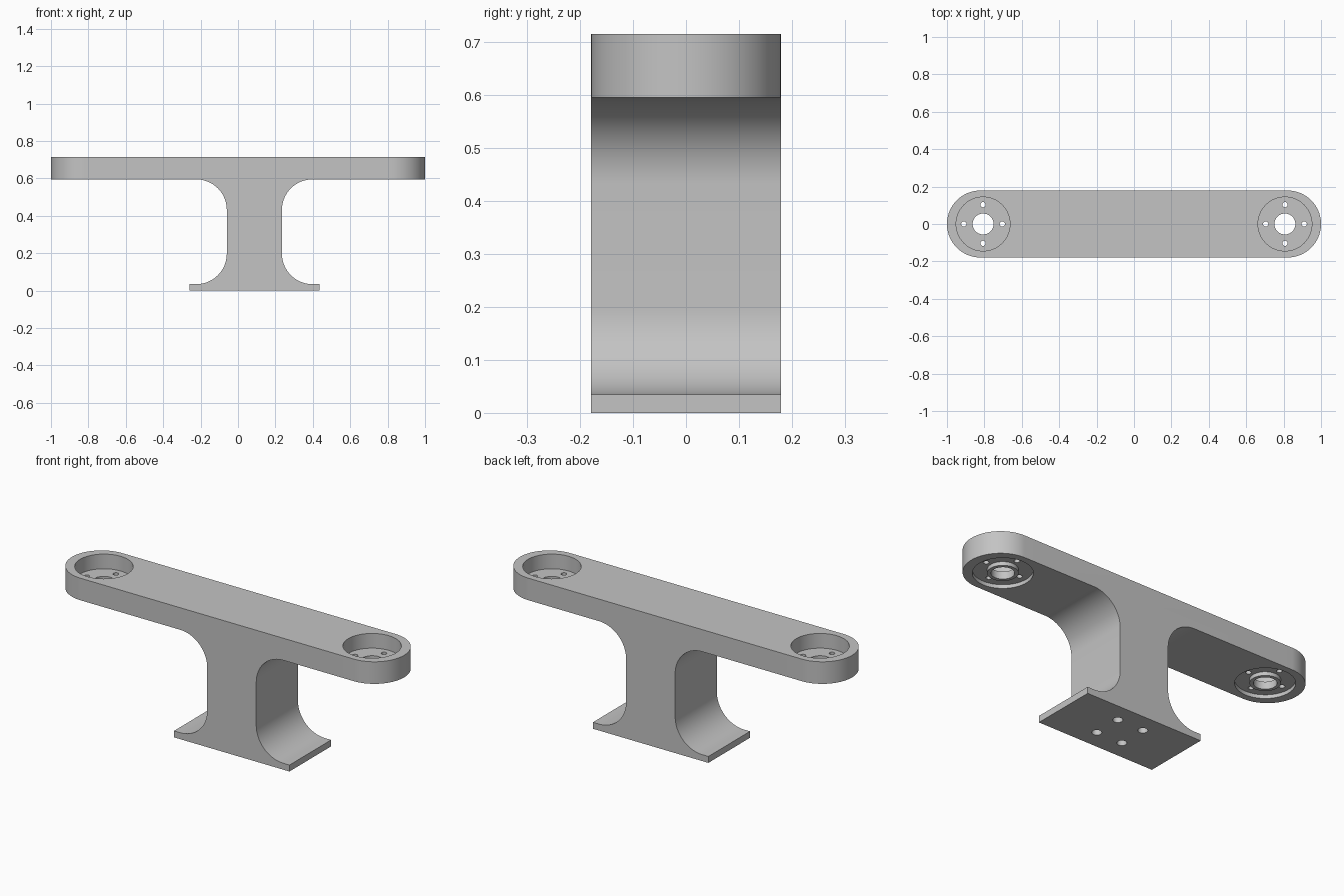
import bpy, bmesh, math

if "Cube" in bpy.data.objects:
    bpy.data.objects.remove(bpy.data.objects["Cube"], do_unlink=True)

HALF_W, TOP, BEAM_Z, BASE_Z = 0.179, 0.715, 0.595, 0.035
POST_L, POST_R, FILLET = -0.06, 0.235, 0.163
BASE_L, BASE_R = -0.26, 0.435
POCKET_X, FLOOR_Z = 0.807, 0.635

grey = bpy.data.materials.new("plain grey")
grey.use_nodes = True
colour = (0.55, 0.55, 0.55, 1)
grey.diffuse_color = colour
grey.node_tree.nodes["Principled BSDF"].inputs["Base Color"].default_value = colour


def add_object(name, bm):
    bmesh.ops.recalc_face_normals(bm, faces=bm.faces)
    mesh = bpy.data.meshes.new(name)
    bm.to_mesh(mesh)
    bm.free()
    mesh.materials.append(grey)
    obj = bpy.data.objects.new(name, mesh)
    bpy.context.collection.objects.link(obj)
    return obj


def prism(name, points, offset):
    """Extrude a closed loop of 3D points along offset."""
    bm = bmesh.new()
    face = bm.faces.new([bm.verts.new(p) for p in points])
    ext = bmesh.ops.extrude_face_region(bm, geom=[face])["geom"]
    verts = [v for v in ext if isinstance(v, bmesh.types.BMVert)]
    bmesh.ops.translate(bm, verts=verts, vec=offset)
    return add_object(name, bm)


def arc(cx, cy, r, start, end, steps=24):
    angles = [math.radians(start + (end - start) * i / steps) for i in range(steps + 1)]
    return [(cx + r * math.cos(a), cy + r * math.sin(a)) for a in angles]


def cylinder(name, x, y, r, z0, z1, sides=48):
    ring = arc(x, y, r, 0, 360, sides)[:-1]
    return prism(name, [(px, py, z0) for px, py in ring], (0, 0, z1 - z0))


def tube(name, x, r_in, r_out, z0, z1, sides=48):
    """Ring with a rectangular section."""
    bm = bmesh.new()
    loops = []
    for r, z in ((r_in, z0), (r_out, z0), (r_out, z1), (r_in, z1)):
        loops.append([bm.verts.new((px, py, z)) for px, py in arc(x, 0, r, 0, 360, sides)[:-1]])
    for k in range(4):
        a, b = loops[k], loops[(k + 1) % 4]
        for i in range(sides):
            j = (i + 1) % sides
            bm.faces.new((a[i], a[j], b[j], b[i]))
    return add_object(name, bm)


def boolean(target, tool, operation="DIFFERENCE"):
    mod = target.modifiers.new("cut", "BOOLEAN")
    mod.operation, mod.solver, mod.object = operation, "EXACT", tool
    bpy.context.view_layer.objects.active = target
    bpy.ops.object.modifier_apply(modifier=mod.name)
    bpy.data.objects.remove(tool, do_unlink=True)


# Side silhouette: base plate, filleted post and beam
low, high = BASE_Z + FILLET, BEAM_Z - FILLET
outline = [(BASE_L, 0), (BASE_R, 0), (BASE_R, BASE_Z)]
outline += arc(POST_R + FILLET, low, FILLET, 270, 180)
outline += arc(POST_R + FILLET, high, FILLET, 180, 90)
outline += [(1.2, BEAM_Z), (1.2, TOP), (-1.2, TOP), (-1.2, BEAM_Z)]
outline += arc(POST_L - FILLET, high, FILLET, 90, 0)
outline += arc(POST_L - FILLET, low, FILLET, 0, -90)
outline += [(BASE_L, BASE_Z)]
bracket = prism("bracket", [(x, -0.3, z) for x, z in outline], (0, 0.6, 0))

# Round the beam ends with a stadium-shaped plan
end_x = 1 - HALF_W
plan = arc(end_x, 0, HALF_W, -90, 90, 48) + arc(-end_x, 0, HALF_W, 90, 270, 48)
boolean(bracket, prism("plan", [(x, y, -0.2) for x, y in plan], (0, 0, 1.2)), "INTERSECT")

# Pockets, bosses and bolt holes at both ends
for side in (-1, 1):
    x = side * POCKET_X
    boolean(bracket, cylinder("pocket", x, 0, 0.144, FLOOR_Z, 0.8, 64))
    boolean(bracket, tube("recess", x, 0.074, 0.144, 0.5, 0.615, 64))
    boolean(bracket, cylinder("bore", x, 0, 0.056, 0.5, 0.8))
    for dx, dy in ((1, 0), (-1, 0), (0, 1), (0, -1)):
        boolean(bracket, cylinder("bolt_hole", x + dx * 0.103, dy * 0.103, 0.014, 0.5, 0.7, 20))

# Blind mounting holes under the base
for dx in (-1, 1):
    for dy in (-1, 1):
        x = (BASE_L + BASE_R) / 2 + dx * 0.077
        boolean(bracket, cylinder("mount_hole", x, dy * 0.077, 0.024, -0.1, 0.12, 24))

bpy.ops.object.select_all(action="DESELECT")
bracket.select_set(True)
bpy.context.view_layer.objects.active = bracket
bpy.ops.object.shade_smooth_by_angle(angle=math.radians(30))
